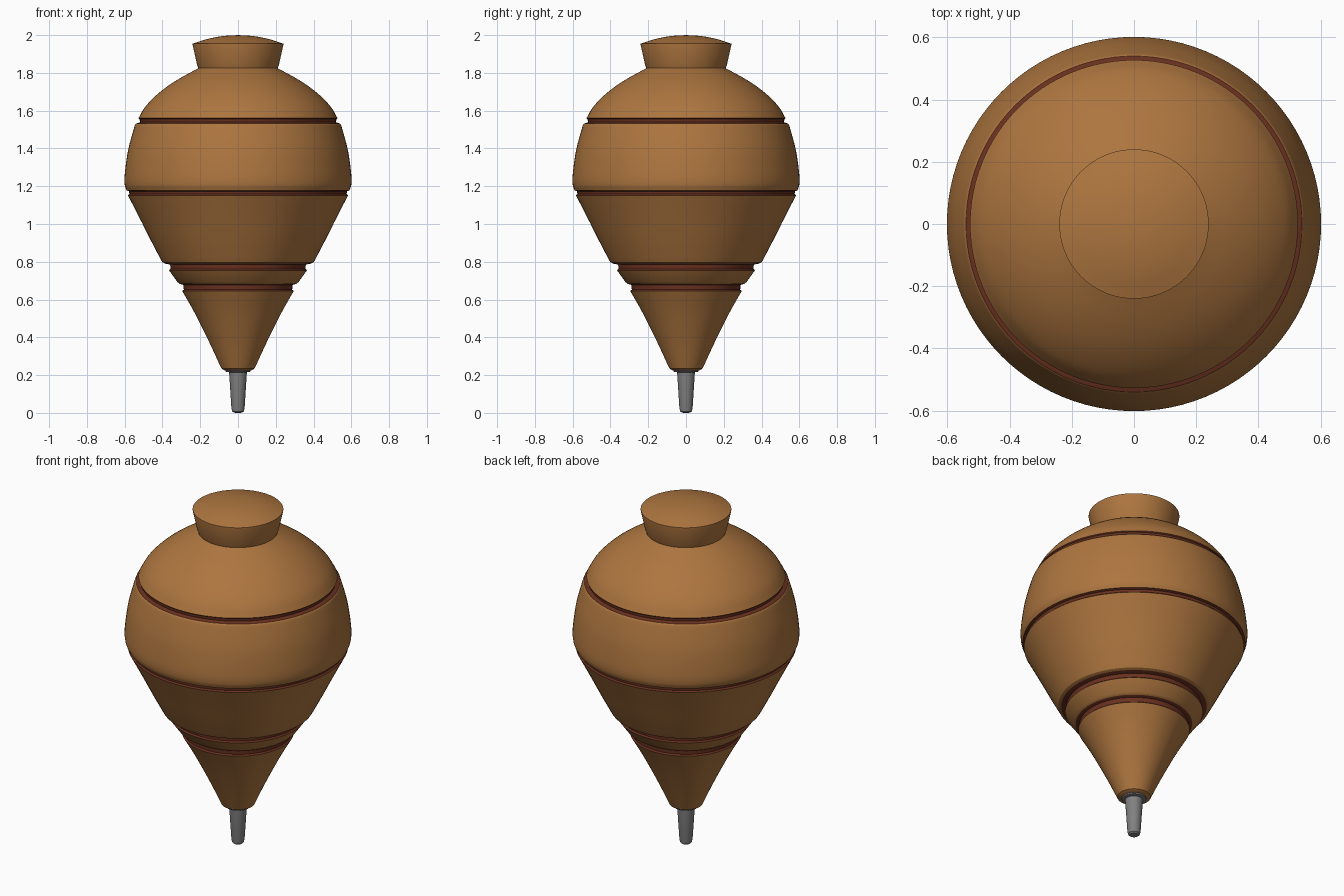
import bpy, bmesh, math
from mathutils import Vector

if "Cube" in bpy.data.objects:
    bpy.data.objects.remove(bpy.data.objects["Cube"])

SEGMENTS = 96


def material(name, rgb):
    m = bpy.data.materials.new(name)
    m.diffuse_color = (*rgb, 1)
    m.use_nodes = True
    m.node_tree.nodes["Principled BSDF"].inputs["Base Color"].default_value = m.diffuse_color
    return m


wood = material("warm wood", (0.42, 0.18, 0.05))
stain = material("dark red stain", (0.14, 0.03, 0.014))
metal = material("grey metal", (0.22, 0.22, 0.22))


def smooth_curve(pts, steps=5):
    """Catmull-Rom curve through (radius, height) points."""
    p = [Vector(q) for q in pts]
    p = [2 * p[0] - p[1]] + p + [2 * p[-1] - p[-2]]
    out = []
    for a, b, c, d in zip(p, p[1:], p[2:], p[3:]):
        for i in range(steps):
            t = i / steps
            out.append(0.5 * (2 * b + (c - a) * t + (2 * a - 5 * b + 4 * c - d) * t**2
                              + (3 * b - a - 3 * c + d) * t**3))
    return [tuple(v) for v in out] + [pts[-1]]


def lathe(name, sections):
    """Revolve a list of (profile points, material) around z."""
    bm = bmesh.new()
    mats = []
    for pts, mat in sections:
        if mat not in mats:
            mats.append(mat)
        rings = []
        for r, z in pts:
            n = 1 if r < 1e-5 else SEGMENTS
            rings.append([bm.verts.new((r * math.cos(math.tau * i / n),
                                        r * math.sin(math.tau * i / n), z)) for i in range(n)])
        for lo, hi in zip(rings, rings[1:]):
            for i in range(SEGMENTS):
                j = (i + 1) % SEGMENTS
                quad = [lo[i % len(lo)], lo[j % len(lo)], hi[j % len(hi)], hi[i % len(hi)]]
                f = bm.faces.new(list(dict.fromkeys(quad)))
                f.material_index = mats.index(mat)
    bmesh.ops.remove_doubles(bm, verts=bm.verts, dist=1e-5)
    bmesh.ops.recalc_face_normals(bm, faces=bm.faces)
    me = bpy.data.meshes.new(name)
    bm.to_mesh(me)
    bm.free()
    for m in mats:
        me.materials.append(m)
    ob = bpy.data.objects.new(name, me)
    bpy.context.collection.objects.link(ob)
    bpy.context.view_layer.objects.active = ob
    ob.select_set(True)
    bpy.ops.object.shade_smooth_by_angle(angle=math.radians(32))
    ob.select_set(False)


# Wooden bands of the body, from the bottom up
bands = [
    [(0, 0.225), (0.07, 0.225), (0.088, 0.235)]
    + smooth_curve([(0.095, 0.25), (0.155, 0.38), (0.23, 0.53), (0.295, 0.645)]),
    [(0.308, 0.683), (0.32, 0.692), (0.365, 0.755)],
    [(0.385, 0.79), (0.4, 0.797)]
    + smooth_curve([(0.405, 0.805), (0.46, 0.91), (0.52, 1.03), (0.583, 1.152)]),
    smooth_curve([(0.59, 1.178), (0.6, 1.21), (0.599, 1.27), (0.582, 1.39), (0.55, 1.51), (0.54, 1.532)]),
    smooth_curve([(0.527, 1.56), (0.49, 1.622), (0.42, 1.693), (0.33, 1.758), (0.21, 1.825)]),
]

# Join the bands with stained grooves cut slightly inward
sections = []
for k, band in enumerate(bands):
    sections.append((band, wood))
    if k + 1 < len(bands):
        lo, hi = band[-1], bands[k + 1][0]
        depth = min(lo[0], hi[0]) - 0.008
        sections.append(([lo, (depth, lo[1] + 0.007), (depth + 0.002, hi[1] - 0.005), hi], stain))

# Flared neck and domed cap
sections.append(([(0.21, 1.825), (0.216, 1.84), (0.24, 1.947), (0.24, 1.955)], wood))
sections.append((smooth_curve([(0.24, 1.955), (0.16, 1.98), (0.08, 1.995), (0, 2.0)]), wood))
lathe("top_body", sections)

# Metal spinning tip with a small collar
lathe("spinning_tip", [([(0, 0), (0.022, 0.001), (0.031, 0.008), (0.035, 0.025),
                         (0.047, 0.215), (0.065, 0.218), (0.065, 0.23), (0, 0.23)], metal)])
